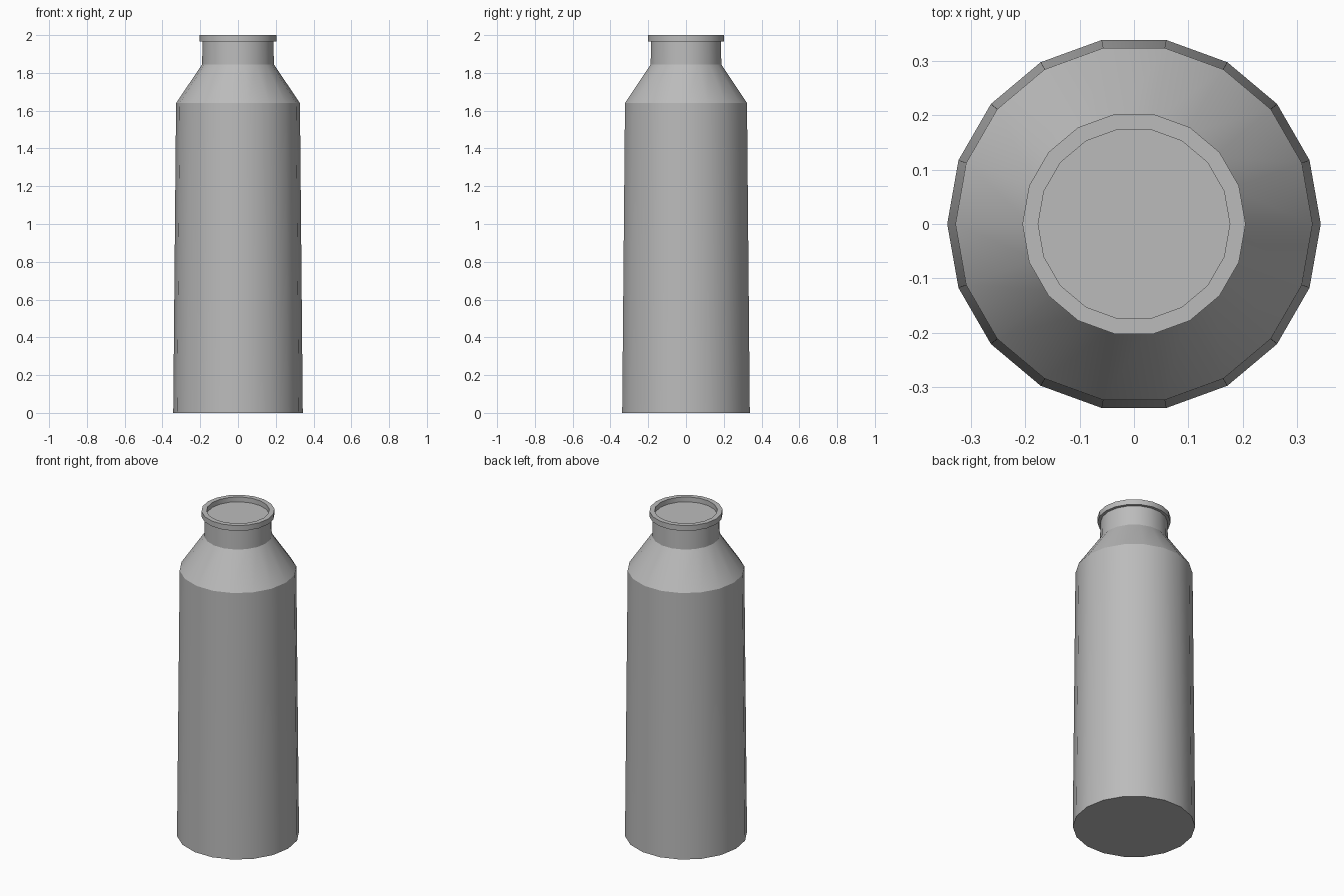
import bpy
import bmesh
from math import cos, sin, tau, radians

SIDES = 18

cube = bpy.data.objects.get("Cube")
if cube:
    bpy.data.objects.remove(cube, do_unlink=True)

grey = bpy.data.materials.new("plain_grey")
grey.use_nodes = True
colour = (0.5, 0.5, 0.5, 1)
grey.diffuse_color = colour
grey.node_tree.nodes["Principled BSDF"].inputs["Base Color"].default_value = colour


def lathe(name, profile):
    """Turn a (radius, height) profile around z and cap both ends."""
    bm = bmesh.new()
    rings = []
    for r, z in profile:
        rings.append([bm.verts.new((r * cos(tau * i / SIDES), r * sin(tau * i / SIDES), z))
                      for i in range(SIDES)])
    for low, high in zip(rings, rings[1:]):
        for i in range(SIDES):
            j = (i + 1) % SIDES
            bm.faces.new((low[i], low[j], high[j], high[i]))
    bm.faces.new(rings[0][::-1])
    bm.faces.new(rings[-1])
    mesh = bpy.data.meshes.new(name)
    bm.to_mesh(mesh)
    bm.free()
    mesh.materials.append(grey)
    obj = bpy.data.objects.new(name, mesh)
    bpy.context.collection.objects.link(obj)
    bpy.ops.object.select_all(action="DESELECT")
    obj.select_set(True)
    bpy.context.view_layer.objects.active = obj
    bpy.ops.object.shade_smooth_by_angle(angle=radians(30))
    return obj


# Tapered body, sloping shoulder, neck, and a lip around a recessed top
lathe("bottle", [
    (0.343, 0), (0.328, 1.64),
    (0.19, 1.845), (0.188, 1.967),
    (0.205, 1.967), (0.205, 2),
    (0.176, 2), (0.176, 1.97),
])
